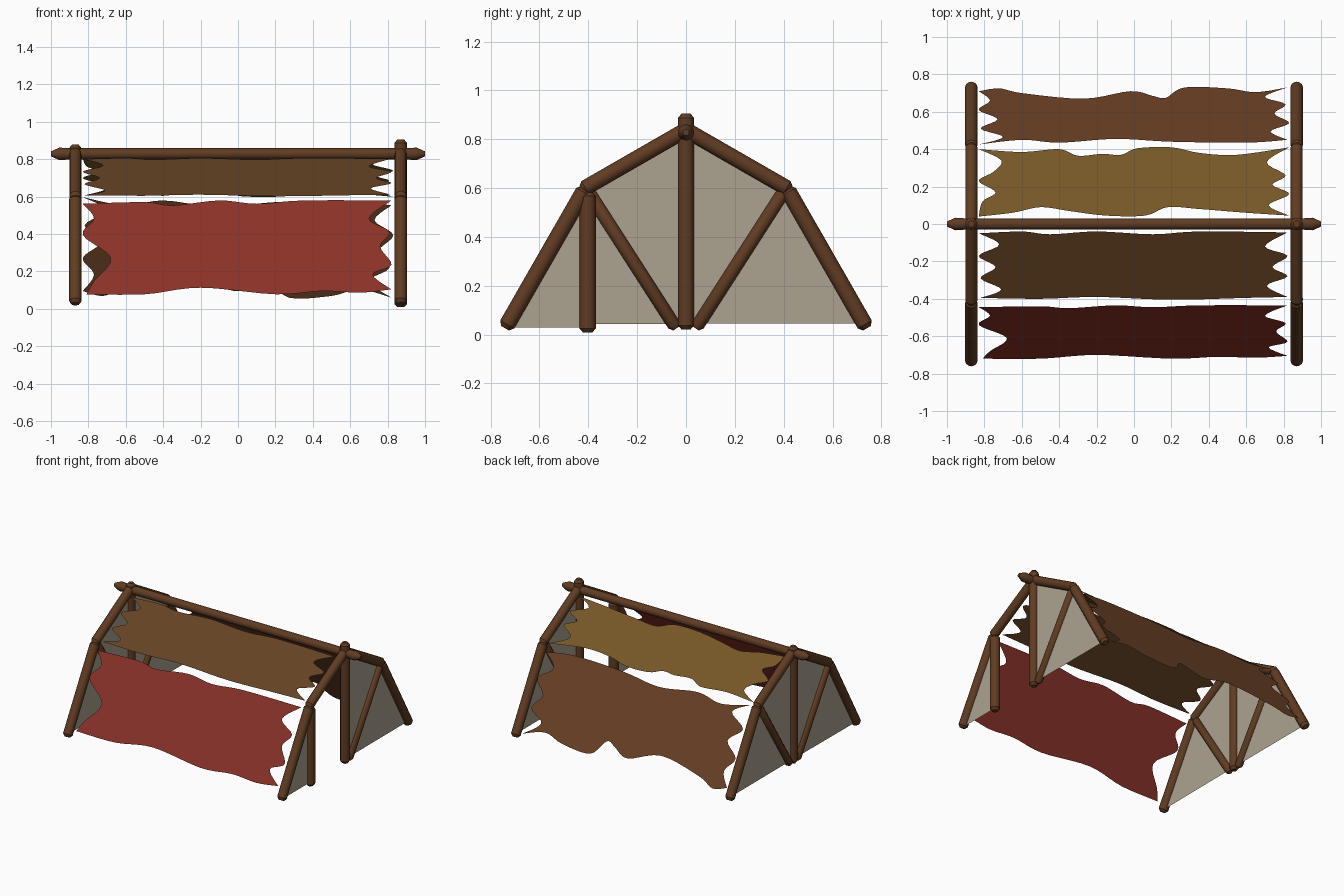
import bpy, bmesh, math
from mathutils import Vector

if "Cube" in bpy.data.objects:
    bpy.data.objects.remove(bpy.data.objects["Cube"])


def mat(name, r, g, b):
    m = bpy.data.materials.new(name)
    m.diffuse_color = [(c / 255 / 12.92 if c / 255 <= 0.04045 else ((c / 255 + 0.055) / 1.055) ** 2.4)
                       for c in (r, g, b)] + [1]
    m.use_nodes = True
    m.node_tree.nodes["Principled BSDF"].inputs["Base Color"].default_value = m.diffuse_color
    return m


WOOD = mat("wood", 96, 60, 34)
RED = mat("red_cloth", 138, 50, 40)
BROWN = mat("brown_hide", 100, 66, 36)
OCHRE = mat("ochre_hide", 118, 87, 39)
RUST = mat("rust_hide", 107, 65, 37)
CANVAS = mat("grey_canvas", 172, 162, 143)


def add(name, bm, material):
    me = bpy.data.meshes.new(name)
    bm.to_mesh(me)
    bm.free()
    ob = bpy.data.objects.new(name, me)
    bpy.context.collection.objects.link(ob)
    me.materials.append(material)
    return ob


def pole(name, a, b, r, ends=((0, 0.55), (0.018, 1)), sides=12):
    """Round pole from a to b; ends = (distance from tip, radius factor)."""
    a, b = Vector(a), Vector(b)
    d = b - a
    length = d.length
    rot = d.to_track_quat('Z', 'Y')
    stations = list(ends) + [(length - t, f) for t, f in reversed(ends)]
    bm = bmesh.new()
    rings = []
    for t, f in stations:
        rings.append([bm.verts.new(a + rot @ Vector((r * f * math.cos(k * math.tau / sides),
                                                     r * f * math.sin(k * math.tau / sides), t)))
                      for k in range(sides)])
    for lo, hi in zip(rings, rings[1:]):
        for k in range(sides):
            j = (k + 1) % sides
            bm.faces.new((lo[k], lo[j], hi[j], hi[k]))
    bm.faces.new(rings[0][::-1])
    bm.faces.new(rings[-1])
    ob = add(name, bm, WOOD)
    for p in ob.data.polygons:
        p.use_smooth = len(p.vertices) == 4
    bpy.context.view_layer.objects.active = ob
    ob.select_set(True)
    bpy.ops.object.shade_smooth_by_angle(angle=math.radians(35))
    ob.select_set(False)


def flat(name, pts, material):
    bm = bmesh.new()
    f = bm.faces.new([bm.verts.new(p) for p in pts])
    bmesh.ops.triangulate(bm, faces=[f], ngon_method='EAR_CLIP')
    add(name, bm, material)


def spline(pts, n=5):
    """Smooth open curve through the points (Catmull-Rom)."""
    p = [Vector(q) for q in pts]
    p = [p[0]] + p + [p[-1]]
    out = []
    for i in range(1, len(p) - 2):
        for k in range(n):
            t = k / n
            out.append(0.5 * (2 * p[i] + (p[i + 1] - p[i - 1]) * t
                              + (2 * p[i - 1] - 5 * p[i] + 4 * p[i + 1] - p[i + 2]) * t * t
                              + (3 * p[i] - p[i - 1] - 3 * p[i + 1] + p[i + 2]) * t ** 3))
    return out


def cover(name, material, slope, *edges):
    """Ragged sheet: four edges in plan view, lifted on to the roof slope."""
    outline = [q for e in edges for q in spline(e)]
    flat(name, [(q.x, q.y, slope(abs(q.y))) for q in outline], material)


# ridge pole with pointed ends
pole("ridge_pole", (-1, 0, 0.828), (1, 0, 0.828), 0.03, ((0, 0.45), (0.045, 1.12), (0.1, 1)))

# end frames
X = 0.87
for side, x in (("left", -X), ("right", X)):
    for face, s in (("front", -1), ("back", 1)):
        pole(f"{side}_{face}_rafter", (x, s * 0.428, 0.592), (x, 0, 0.838), 0.032)
        pole(f"{side}_{face}_leg", (x, s * 0.741, 0.026), (x, s * 0.412, 0.6), 0.033)
        if side == "left" or face == "back":
            pole(f"{side}_{face}_brace", (x, s * 0.04, 0.025), (x, s * 0.4, 0.585), 0.027)
pole("left_centre_post", (-X, 0, 0.02), (-X, 0, 0.878), 0.032)
pole("right_centre_post", (X, 0, 0.02), (X, 0, 0.905), 0.033)
pole("doorway_post", (X, -0.403, 0.008), (X, -0.403, 0.585), 0.034)

# canvas end walls; the right end leaves a doorway
for side, x in (("left", -X), ("right", X)):
    flat(side + "_back_wall", [(x, 0, 0.045), (x, 0.735, 0.045), (x, 0.41, 0.595), (x, 0, 0.83)], CANVAS)
flat("left_front_wall", [(-X, 0, 0.045), (-X, -0.735, 0.04), (-X, -0.41, 0.595), (-X, 0, 0.83)], CANVAS)
flat("right_front_wall", [(X, -0.4, 0.03), (X, -0.74, 0.03), (X, -0.41, 0.595)], CANVAS)


# roof covers
def upper(y):
    return 0.828 - 0.56 * y


def lower(y):
    return 0.57 - (y - 0.44) * 1.76


cover("front_lower_cover", RED, lower,
      [(-.83, -.445), (-.5, -.44), (-.35, -.45), (-.1, -.435), (.1, -.445), (.35, -.435), (.82, -.435)],
      [(.82, -.435), (.70, -.49), (.81, -.53), (.76, -.575), (.82, -.63), (.72, -.66), (.82, -.705)],
      [(.82, -.705), (.65, -.715), (.45, -.71), (.2, -.72), (-.2, -.70), (-.5, -.72), (-.81, -.72)],
      [(-.81, -.72), (-.77, -.68), (-.68, -.61), (-.83, -.54), (-.77, -.49), (-.83, -.445)])
cover("front_upper_cover", BROWN, upper,
      [(-.83, -.05), (-.6, -.04), (-.45, -.055), (-.2, -.04), (.1, -.055), (.35, -.04), (.82, -.045)],
      [(.82, -.045), (.70, -.12), (.82, -.17), (.74, -.23), (.82, -.28), (.71, -.33), (.82, -.39)],
      [(.82, -.39), (.6, -.395), (.2, -.405), (-.2, -.39), (-.5, -.40), (-.82, -.395)],
      [(-.82, -.395), (-.71, -.35), (-.82, -.29), (-.74, -.23), (-.83, -.17), (-.72, -.11), (-.83, -.05)])
cover("back_upper_cover", OCHRE, upper,
      [(-.83, .40), (-.6, .385), (-.4, .40), (-.3, .365), (-.17, .375), (-.07, .37), (.02, .405), (.2, .41),
       (.35, .38), (.55, .37), (.83, .41)],
      [(.83, .41), (.71, .33), (.81, .26), (.74, .21), (.83, .16), (.72, .10), (.83, .045)],
      [(.83, .045), (.6, .06), (.35, .08), (.18, .09), (.06, .045), (-.15, .045), (-.35, .07), (-.5, .09),
       (-.65, .06), (-.83, .04)],
      [(-.83, .04), (-.81, .12), (-.74, .17), (-.83, .23), (-.75, .28), (-.71, .34), (-.83, .40)])
cover("back_lower_cover", RUST, lower,
      [(-.83, .71), (-.72, .725), (-.6, .70), (-.27, .67), (-.02, .71), (.1, .685), (.17, .675), (.27, .73),
       (.5, .725), (.65, .705), (.82, .73)],
      [(.82, .73), (.70, .68), (.81, .64), (.75, .59), (.83, .54), (.73, .495), (.82, .45)],
      [(.82, .45), (.6, .435), (.2, .44), (-.1, .455), (-.4, .435), (-.6, .45), (-.83, .425)],
      [(-.83, .425), (-.70, .465), (-.82, .51), (-.73, .56), (-.83, .61), (-.77, .66), (-.83, .71)])
